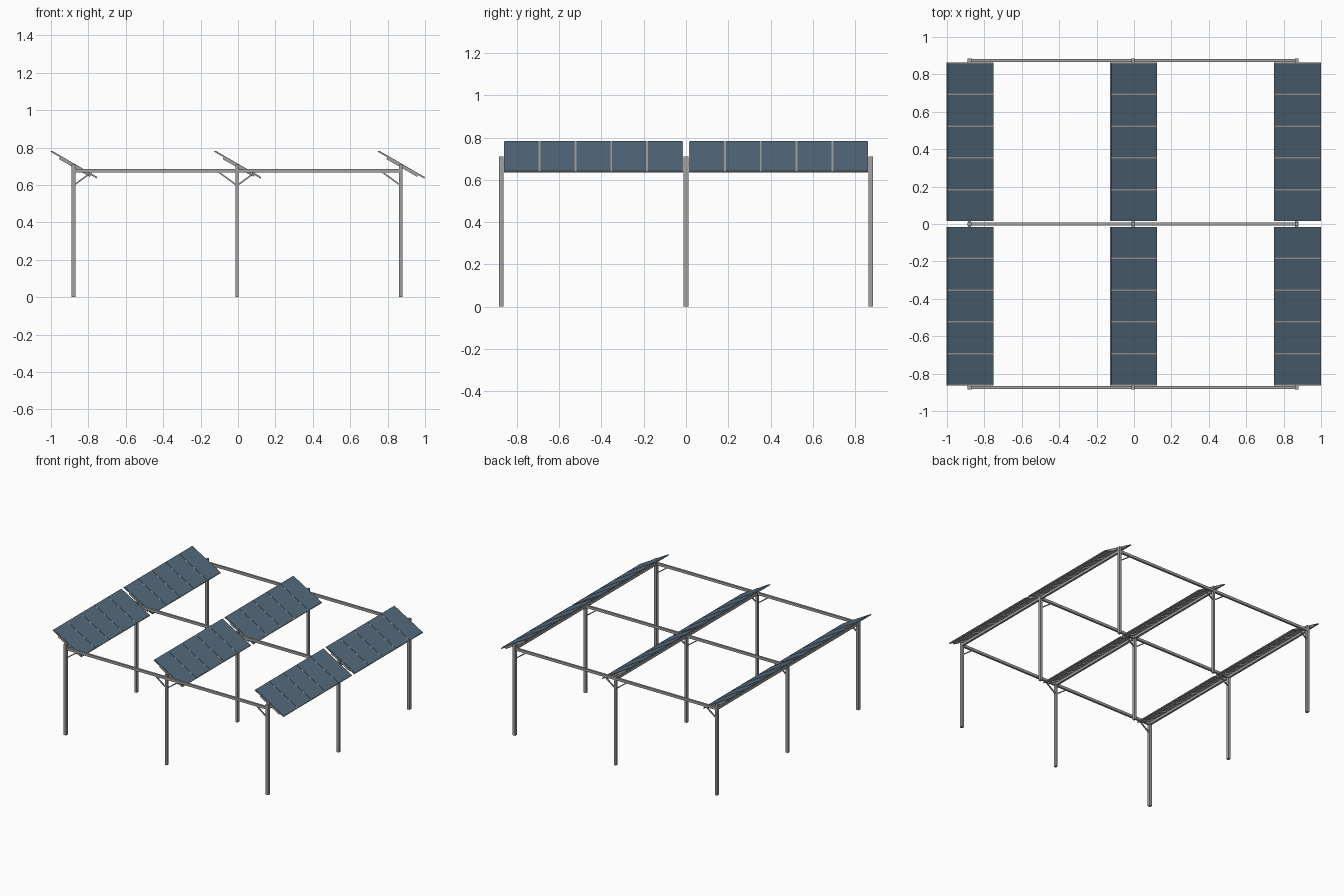
import bpy, bmesh, math
from mathutils import Matrix, Vector

if "Cube" in bpy.data.objects:
    bpy.data.objects.remove(bpy.data.objects["Cube"])


def material(name, rgb):
    m = bpy.data.materials.new(name)
    m.diffuse_color = (*rgb, 1)
    m.use_nodes = True
    m.node_tree.nodes["Principled BSDF"].inputs["Base Color"].default_value = m.diffuse_color
    return m


STEEL = material("galvanised grey", (0.37, 0.365, 0.36))
BLUE = material("solar blue", (0.088, 0.145, 0.205))


def box(name, size, loc, mat, angle=0.0):
    """Box of a given size, turned about the y axis."""
    bm = bmesh.new()
    bmesh.ops.create_cube(bm, size=1, matrix=Matrix.Diagonal((*size, 1)))
    me = bpy.data.meshes.new(name)
    bm.to_mesh(me)
    bm.free()
    me.materials.append(mat)
    ob = bpy.data.objects.new(name, me)
    ob.location = loc
    ob.rotation_euler = (0, angle, 0)
    bpy.context.collection.objects.link(ob)
    return ob


def strut(name, a, b, thick, mat):
    """Thin bar between two points in an xz plane."""
    a, b = Vector(a), Vector(b)
    d = b - a
    return box(name, (d.length, thick, thick), (a + b) / 2, mat, -math.atan2(d.z, d.x))


COLS = (-0.88, -0.005, 0.87)
ROWS = (-0.874, 0.0, 0.875)
TILT = math.radians(30)
ALONG = Vector((math.cos(TILT), 0, -math.sin(TILT)))
NORMAL = Vector((math.sin(TILT), 0, math.cos(TILT)))
BEAM_Z = 0.676

# posts and knee braces
for i, x in enumerate(COLS):
    for y in ROWS:
        w = 0.017 if i == 1 else 0.021
        box("post", (w, 0.022, 0.71), (x, y, 0.355), STEEL)
        for s in (-1, 1):
            if (i == 0 and s < 0) or (i == 2 and s > 0):
                continue
            strut("knee_brace", (x, y, 0.597), (x + s * 0.097, y, 0.668), 0.008, STEEL)

# cross beams joining the posts
for y in ROWS:
    box("cross_beam", (COLS[2] - COLS[0], 0.016, 0.02), (-0.005, y, BEAM_Z), STEEL)

# tilted panel banks, two per column
PITCH, LENGTH, DEPTH = 0.1695, 0.8475, 0.287
for x in COLS:
    centre = Vector((x + 0.005, 0, 0.711))
    box("long_beam", (0.016, 1.74, 0.02), (x, 0, BEAM_Z), STEEL)
    for y in (-0.4385, 0.4385):
        c = centre + Vector((0, y, 0))
        box("panel_frame", (DEPTH, LENGTH, 0.006), c - NORMAL * 0.003, STEEL, TILT)
        for k in range(5):
            p = c + Vector((0, (k - 2) * PITCH, 0))
            box("solar_panel", (DEPTH - 0.006, PITCH - 0.008, 0.003),
                p + NORMAL * 0.001, BLUE, TILT)
        # rafters carrying the frame
        for k in range(6):
            p = c + Vector((0, (k - 2.5) * (PITCH - 0.002), 0))
            box("rafter", (0.19, 0.008, 0.012), p - NORMAL * 0.011 + ALONG * 0.01, STEEL, TILT)
        # rails under the upper and lower halves of the bank
        for s in (-0.075, 0.09):
            box("rail", (0.01, LENGTH, 0.008), c - NORMAL * 0.009 + ALONG * s, STEEL, TILT)
